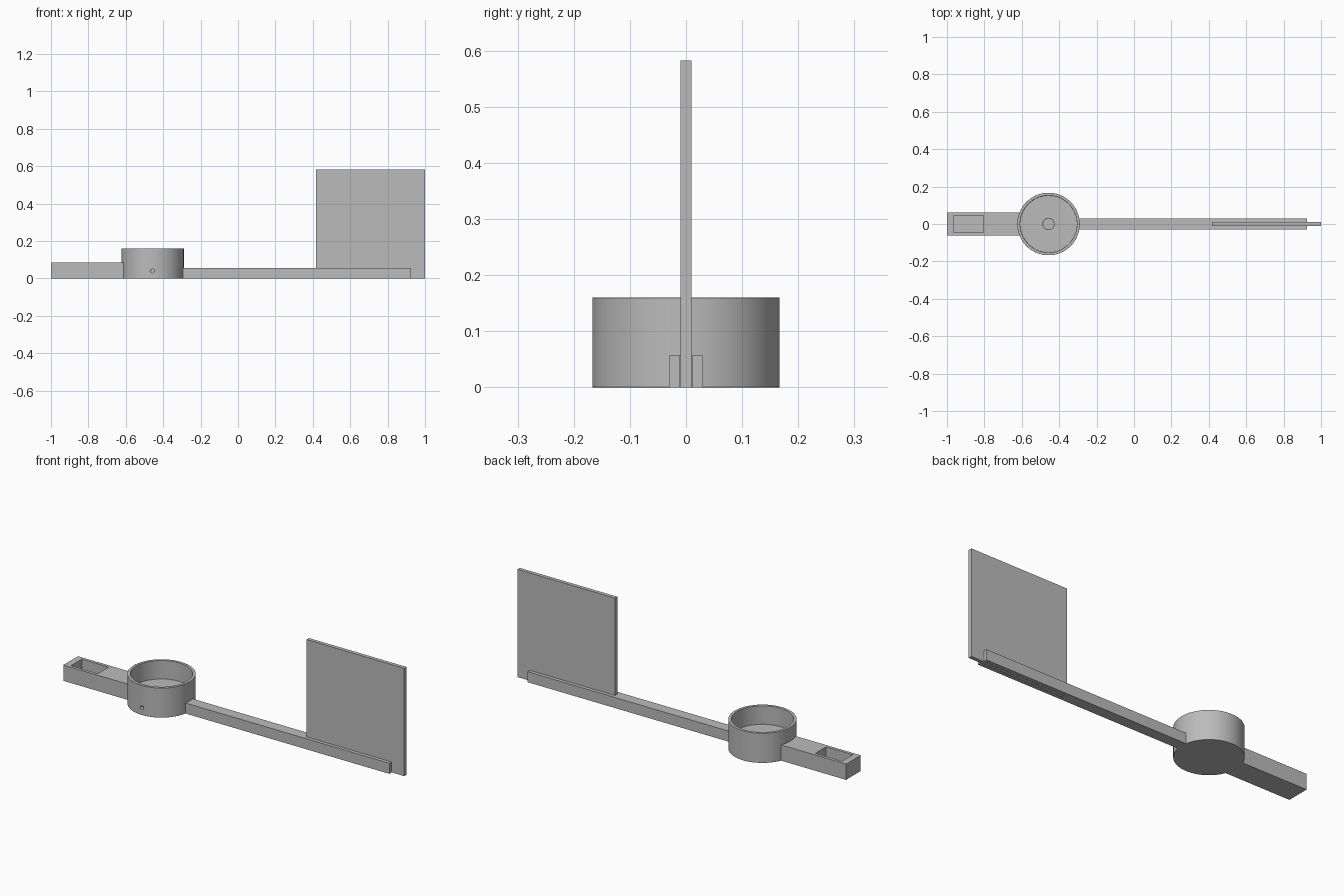
import bpy, math

old = bpy.data.objects.get("Cube")
if old:
    bpy.data.objects.remove(old, do_unlink=True)

GREY = (0.5, 0.5, 0.5, 1)
grey = bpy.data.materials.new("plain grey")
grey.use_nodes = True
grey.diffuse_color = GREY
grey.node_tree.nodes["Principled BSDF"].inputs["Base Color"].default_value = GREY

CUP_X = -0.457


def finish(obj, name):
    obj.name = name
    obj.data.materials.clear()
    obj.data.materials.append(grey)
    return obj


def box(name, x, y, z):
    """Box from (low, high) extents."""
    spans = (x, y, z)
    bpy.ops.mesh.primitive_cube_add(size=1, location=[(a + b) / 2 for a, b in spans])
    obj = bpy.context.object
    obj.scale = [b - a for a, b in spans]
    bpy.ops.object.transform_apply(location=False, rotation=False, scale=True)
    return finish(obj, name)


def cylinder(name, radius, low, high, sides=96):
    bpy.ops.mesh.primitive_cylinder_add(vertices=sides, radius=radius, depth=high - low,
                                        location=(CUP_X, 0, (low + high) / 2))
    return finish(bpy.context.object, name)


def cut(target, cutter):
    """Subtract the cutter and remove it."""
    mod = target.modifiers.new("cut", "BOOLEAN")
    mod.operation = "DIFFERENCE"
    mod.solver = "EXACT"
    mod.object = cutter
    bpy.context.view_layer.objects.active = target
    bpy.ops.object.modifier_apply(modifier=mod.name)
    bpy.data.objects.remove(cutter, do_unlink=True)


def soften(obj, width):
    bevel = obj.modifiers.new("soft edges", "BEVEL")
    bevel.width = width
    bevel.segments = 2
    bevel.limit_method = "ANGLE"
    bevel.angle_limit = math.radians(40)


# Round cup with a blind centre hole and a small side hole
cup = cylinder("cup", 0.167, 0, 0.16)
cut(cup, cylinder("cup_hollow", 0.152, 0.06, 0.2))
cut(cup, cylinder("centre_hole_cutter", 0.03, 0.02, 0.1, 48))
bpy.ops.mesh.primitive_cylinder_add(vertices=24, radius=0.01, depth=0.2,
                                    location=(CUP_X, -0.11, 0.04),
                                    rotation=(math.pi / 2, 0, 0))
cut(cup, finish(bpy.context.object, "side_hole_cutter"))
soften(cup, 0.002)
bpy.ops.object.select_all(action="DESELECT")
cup.select_set(True)
bpy.context.view_layer.objects.active = cup
bpy.ops.object.shade_smooth_by_angle(angle=math.radians(35))

# Short handle with an open pocket
handle = box("handle", (-1, -0.6105), (-0.0625, 0.0625), (0, 0.085))
cut(handle, box("pocket_cutter", (-0.965, -0.805), (-0.046, 0.046), (0.03, 0.15)))

# Long arm, slotted to hold the vane
arm = box("arm", (-0.30, 0.925), (-0.03, 0.03), (0, 0.057))
cut(arm, box("slot_cutter", (0.417, 1.1), (-0.011, 0.011), (-0.1, 0.2)))

# Thin upright vane
box("vane", (0.417, 1), (-0.01, 0.01), (0, 0.582))
